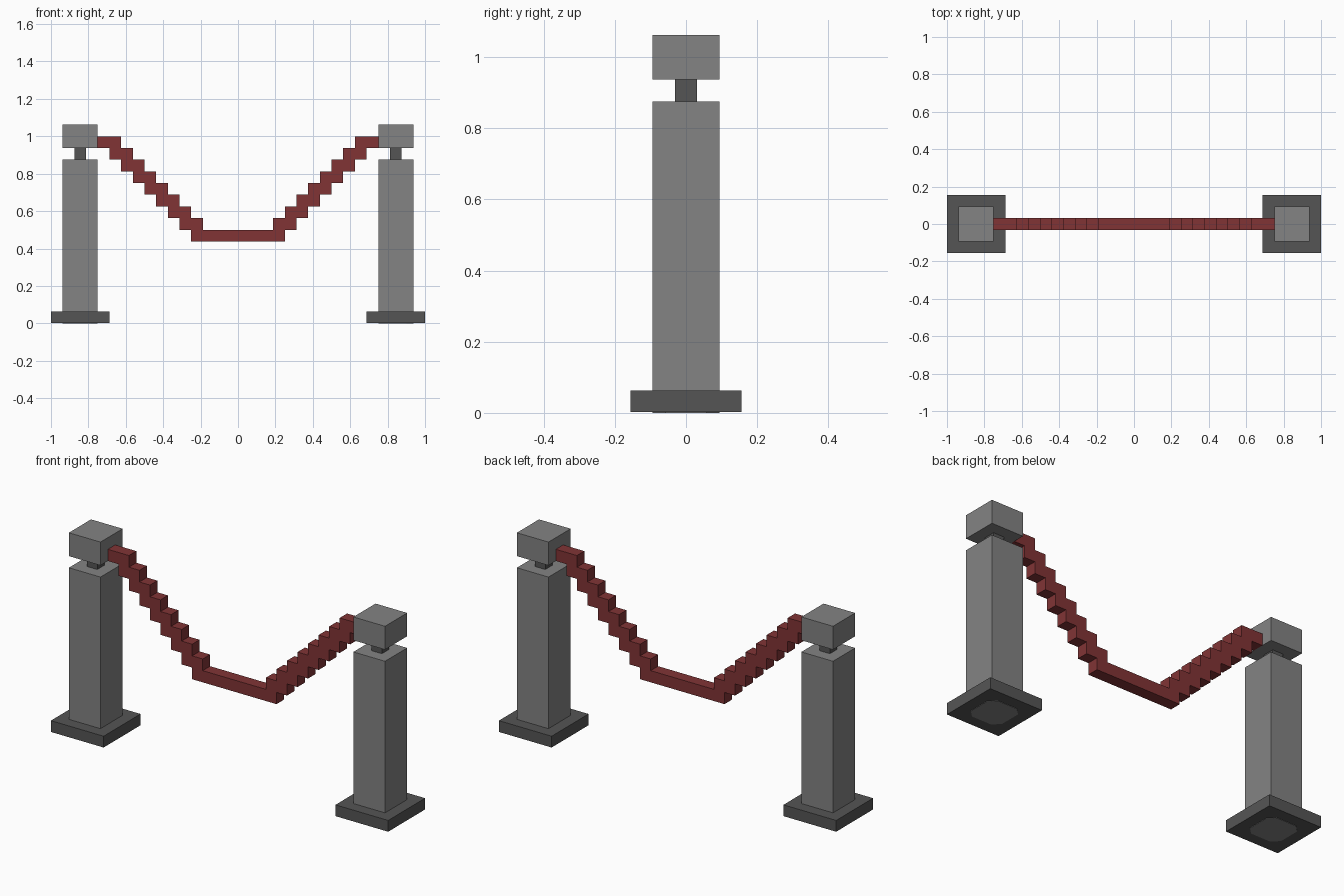
import bpy, bmesh

if "Cube" in bpy.data.objects:
    bpy.data.objects.remove(bpy.data.objects["Cube"])

U = 1 / 16  # the model sits on a grid of 1/16 units


def material(name, rgb):
    m = bpy.data.materials.new(name)
    m.diffuse_color = (*rgb, 1)
    m.use_nodes = True
    m.node_tree.nodes["Principled BSDF"].inputs["Base Color"].default_value = m.diffuse_color
    return m


LIGHT = material("light_grey", (0.227, 0.227, 0.227))
DARK = material("dark_grey", (0.091, 0.091, 0.091))
RED = material("rope_red", (0.22, 0.034, 0.036))


def prism(name, outline, depth, mat, to_3d):
    """Extrude a closed 2D outline by depth; to_3d maps (a, b, d) to x, y, z."""
    bm = bmesh.new()
    face = bm.faces.new([bm.verts.new(to_3d(a, b, 0)) for a, b in outline])
    new = bmesh.ops.extrude_face_region(bm, geom=[face])["geom"]
    a, b = outline[0]
    p, q = to_3d(a, b, 0), to_3d(a, b, depth)
    bmesh.ops.translate(bm, vec=[j - i for i, j in zip(p, q)],
                        verts=[v for v in new if isinstance(v, bmesh.types.BMVert)])
    bmesh.ops.recalc_face_normals(bm, faces=bm.faces)
    mesh = bpy.data.meshes.new(name)
    bm.to_mesh(mesh)
    bm.free()
    mesh.materials.append(mat)
    obj = bpy.data.objects.new(name, mesh)
    bpy.context.collection.objects.link(obj)
    return obj


def block(name, cx, half, z0, z1, mat, cut=0):
    """Square block centred on (cx, 0), with optional cut corners."""
    h, k = half, half - cut
    if cut:
        outline = [(-k, -h), (k, -h), (h, -k), (h, k), (k, h), (-k, h), (-h, k), (-h, -k)]
    else:
        outline = [(-h, -h), (h, -h), (h, h), (-h, h)]
    return prism(name, outline, z1 - z0, mat, lambda a, b, d: (cx + a, b, z0 + d))


# Two posts: foot plate, underside patch, shaft, neck and cap
for side, sx in (("left", -1), ("right", 1)):
    cx = sx * 13.5 * U
    block(side + "_base", cx, 2.5 * U, 0.002, U, DARK)
    block(side + "_base_underside_patch", cx, 1.5 * U, 0, 0.004, LIGHT, cut=0.036)
    block(side + "_post", cx, 1.5 * U, U, 14 * U, LIGHT)
    block(side + "_neck", cx, 0.5 * U, 14 * U, 15 * U, DARK)
    block(side + "_cap", cx, 1.5 * U, 15 * U, 17 * U, LIGHT)

# Hanging rope: stepped profile, mirrored about x = 0
top, bottom = [(-12, 16)], []
for k in range(8):
    top += [(-10 + k, 16 - k), (-10 + k, 15 - k)]
    bottom += [(-12 + k, 15 - k), (-11 + k, 15 - k)]
bottom.append((-4, 7))
mirror = lambda pts: [(-x, z) for x, z in pts]
outline = top + mirror(top)[::-1] + mirror(bottom) + bottom[::-1]
prism("rope", [(x * U, z * U) for x, z in outline], U, RED,
      lambda a, b, d: (a, d - U / 2, b))
